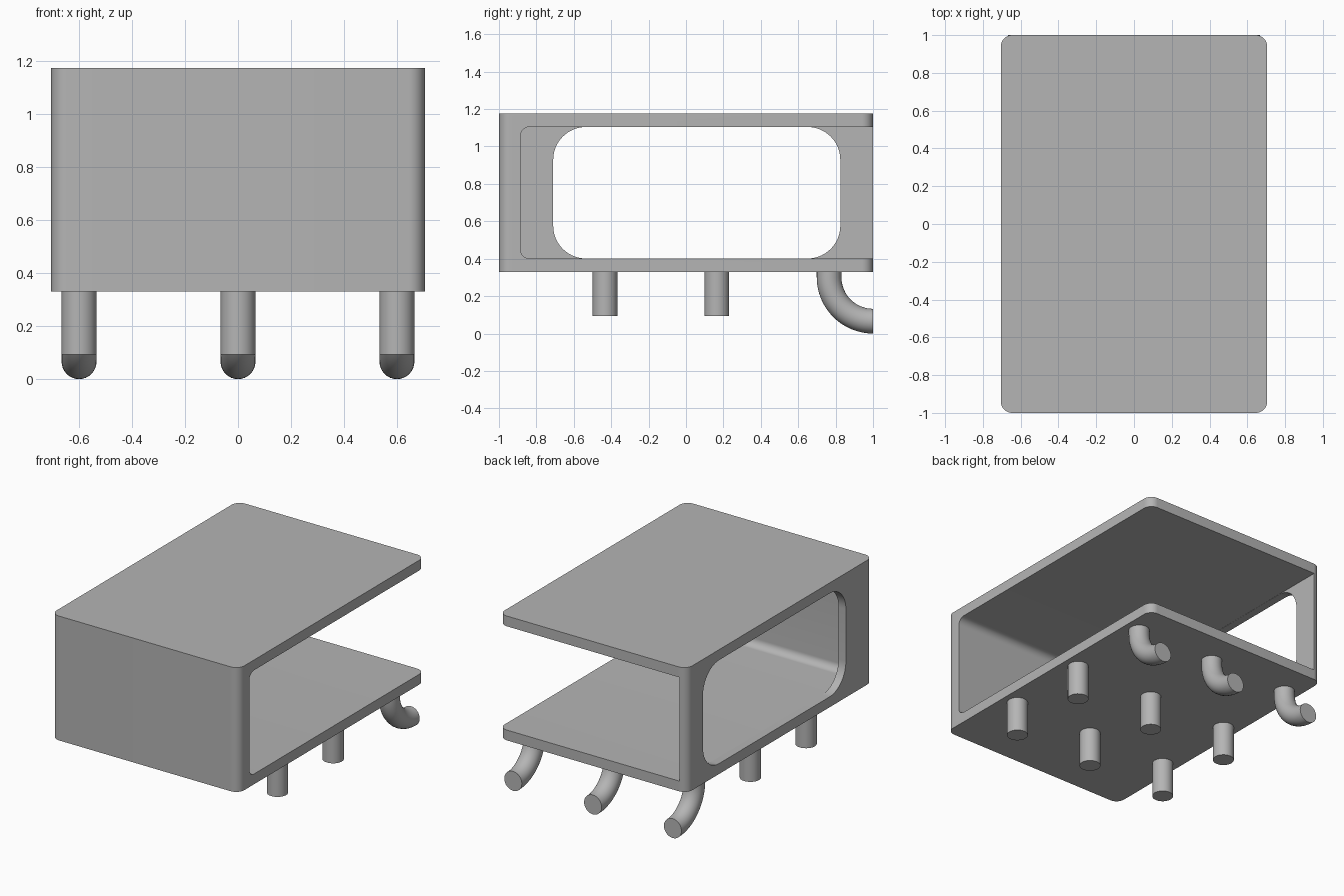
import bpy
import bmesh
from math import cos, sin, pi, radians
from mathutils import Vector

if "Cube" in bpy.data.objects:
    bpy.data.objects.remove(bpy.data.objects["Cube"], do_unlink=True)

GREY = (0.46, 0.46, 0.46, 1)
grey = bpy.data.materials.new("plain grey")
grey.use_nodes = True
grey.diffuse_color = GREY
grey.node_tree.nodes["Principled BSDF"].inputs["Base Color"].default_value = GREY

HALF_W, BOTTOM, TOP, PLATE = 0.705, 0.33, 1.175, 0.07
LEG_R = 0.066


def add_object(name, bm):
    bmesh.ops.recalc_face_normals(bm, faces=bm.faces)
    mesh = bpy.data.meshes.new(name)
    bm.to_mesh(mesh)
    bm.free()
    mesh.materials.append(grey)
    obj = bpy.data.objects.new(name, mesh)
    bpy.context.collection.objects.link(obj)
    return obj


def smooth(obj):
    bpy.ops.object.select_all(action="DESELECT")
    obj.select_set(True)
    bpy.context.view_layer.objects.active = obj
    bpy.ops.object.shade_smooth_by_angle(angle=radians(35))


def rounded_block(name, low, high, axis, radius, steps=10):
    """Box whose four edges along the given axis are rounded."""
    a, b = [i for i in range(3) if i != axis]
    bm = bmesh.new()
    ring = []
    for corner, (sa, sb) in enumerate([(1, 1), (0, 1), (0, 0), (1, 0)]):
        ca = high[a] - radius if sa else low[a] + radius
        cb = high[b] - radius if sb else low[b] + radius
        for k in range(steps + 1):
            t = (corner + k / steps) * pi / 2
            p = Vector(low)
            p[a], p[b] = ca + radius * cos(t), cb + radius * sin(t)
            ring.append(bm.verts.new(p))
    cap = bm.faces.new(ring)
    grown = bmesh.ops.extrude_face_region(bm, geom=[cap], use_keep_orig=True)
    shift = Vector((0, 0, 0))
    shift[axis] = high[axis] - low[axis]
    verts = [v for v in grown["geom"] if isinstance(v, bmesh.types.BMVert)]
    bmesh.ops.translate(bm, verts=verts, vec=shift)
    return add_object(name, bm)


def cut(obj, cutter):
    mod = obj.modifiers.new("cut", "BOOLEAN")
    mod.operation, mod.solver, mod.object = "DIFFERENCE", "EXACT", cutter
    bpy.context.view_layer.objects.active = obj
    bpy.ops.object.modifier_apply(modifier=mod.name)
    bpy.data.objects.remove(cutter, do_unlink=True)


def tube(name, x, path, sides=32):
    """Round bar swept along a list of (y, z, tilt) stations."""
    bm = bmesh.new()
    rings = []
    for y, z, tilt in path:
        ring = []
        for k in range(sides):
            t = 2 * pi * k / sides
            off = LEG_R * sin(t)
            ring.append(bm.verts.new((x + LEG_R * cos(t),
                                      y + off * cos(tilt), z + off * sin(tilt))))
        rings.append(ring)
    for r, s in zip(rings, rings[1:]):
        for k in range(sides):
            n = (k + 1) % sides
            bm.faces.new((r[k], r[n], s[n], s[k]))
    bm.faces.new(rings[0])
    bm.faces.new(rings[-1])
    smooth(add_object(name, bm))


# Housing: rounded box, open at the back and the left, window on the right
housing = rounded_block("housing", (-HALF_W, -1, BOTTOM), (HALF_W, 1, TOP), 2, 0.06)
cut(housing, rounded_block("cavity", (-HALF_W + 0.055, -0.885, BOTTOM + PLATE),
                           (1, 1.5, TOP - PLATE), 0, 0.05))
cut(housing, rounded_block("window", (-1, -0.71, BOTTOM + PLATE + 0.001),
                           (0, 0.825, TOP - PLATE - 0.001), 0, 0.175, 14))
smooth(housing)

# Straight legs and curved pipe feet, three across
BEND = 0.235
bend_path = [(1 - BEND, BOTTOM + 0.01, 0)]
for i in range(17):
    t = i / 16 * pi / 2
    bend_path.append((1 - BEND * cos(t), 0.301 - BEND * sin(t), t))
for side, x in (("right", -0.6), ("middle", 0), ("left", 0.6)):
    for row, y in (("front", -0.433), ("centre", 0.165)):
        tube(f"{row}_leg_{side}", x, [(y, BOTTOM + 0.01, 0), (y, 0.093, 0)])
    tube(f"curved_pipe_{side}", x, bend_path)
